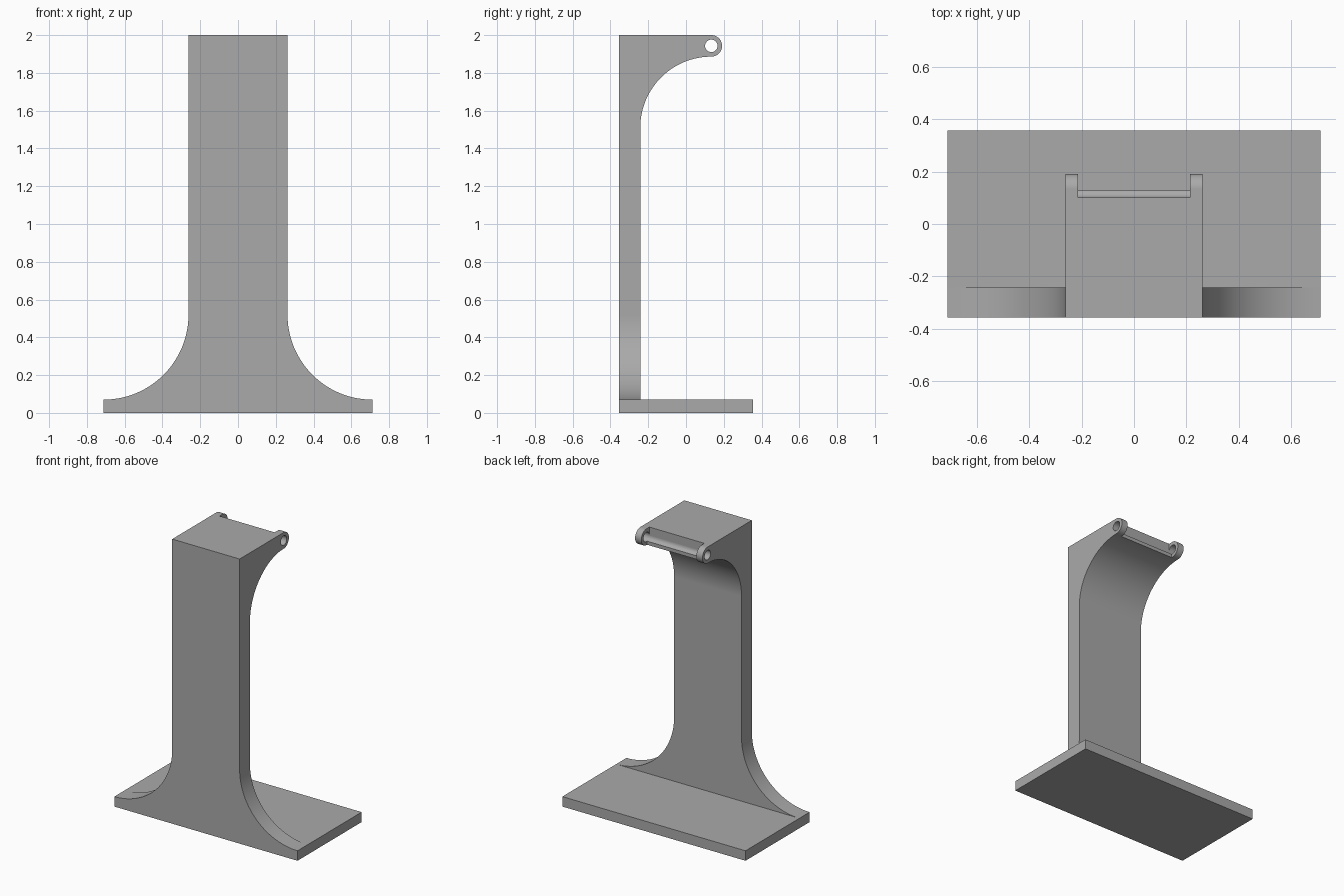
import bpy
import bmesh
from math import cos, sin, radians
from mathutils import Vector

cube = bpy.data.objects.get("Cube")
if cube:
    bpy.data.objects.remove(cube, do_unlink=True)

grey = bpy.data.materials.new("plain grey")
grey.use_nodes = True
colour = (0.4, 0.4, 0.4, 1)
grey.diffuse_color = colour
grey.node_tree.nodes["Principled BSDF"].inputs["Base Color"].default_value = colour

# Main dimensions
BASE_X, BASE_Y, BASE_TOP = 0.712, 0.356, 0.07
COL_X, COL_BACK, TOP = 0.262, -0.242, 2.0
PIN_Y, PIN_Z, LUG_R, HOLE_R = 0.134, 1.943, 0.057, 0.033
LUG_INNER, NOTCH_LIP = 0.214, 0.127


def arc(cx, cy, r, start, end, steps=28):
    angles = [radians(start + (end - start) * i / steps) for i in range(steps + 1)]
    return [(cx + r * cos(a), cy + r * sin(a)) for a in angles]


def prism(name, outline, axis, half):
    """Extrude a (horizontal, z) outline symmetrically along x or y."""
    bm = bmesh.new()
    place = (lambda h, z: (-half, h, z)) if axis == "x" else (lambda h, z: (h, -half, z))
    face = bm.faces.new([bm.verts.new(place(h, z)) for h, z in outline])
    moved = bmesh.ops.extrude_face_region(bm, geom=[face])["geom"]
    offset = Vector((2 * half, 0, 0) if axis == "x" else (0, 2 * half, 0))
    bmesh.ops.translate(bm, vec=offset, verts=[v for v in moved if isinstance(v, bmesh.types.BMVert)])
    bmesh.ops.recalc_face_normals(bm, faces=bm.faces)
    mesh = bpy.data.meshes.new(name)
    bm.to_mesh(mesh)
    bm.free()
    mesh.materials.append(grey)
    obj = bpy.data.objects.new(name, mesh)
    bpy.context.collection.objects.link(obj)
    return obj


def combine(body, cutter, operation):
    mod = body.modifiers.new(operation, "BOOLEAN")
    mod.operation, mod.solver, mod.object = operation, "EXACT", cutter
    cutter.hide_render = True
    bpy.context.view_layer.objects.active = body
    bpy.ops.object.modifier_apply(modifier=mod.name)
    bpy.data.objects.remove(cutter, do_unlink=True)


# Side outline: base plate, upright, curved bracket and rounded lug
bend = PIN_Y - COL_BACK
side = [(-BASE_Y, 0), (BASE_Y, 0), (BASE_Y, BASE_TOP), (COL_BACK, BASE_TOP)]
side += arc(PIN_Y, PIN_Z - LUG_R - bend, bend, 180, 90)
side += arc(PIN_Y, PIN_Z, LUG_R, -90, 90)[1:]
side += [(-BASE_Y, TOP)]
stand = prism("stand_body", side, "x", 0.9)

# Front outline: straight upright flaring into the base
flare = BASE_X - COL_X
right = [(BASE_X, -0.1)] + arc(BASE_X, BASE_TOP + flare, flare, 270, 180) + [(COL_X, 2.1)]
front = right + [(-x, z) for x, z in reversed(right)]
combine(stand, prism("front_outline", front, "y", 0.6), "INTERSECT")

# Notch between the lugs, with a small lip under the pin channel
notch = [(PIN_Y - HOLE_R, 2.1)] + arc(PIN_Y, PIN_Z, HOLE_R, 180, 258, 10)
notch += [(NOTCH_LIP, 1.8), (0.3, 1.8), (0.3, 2.1)]
combine(stand, prism("notch_cutter", notch, "x", LUG_INNER), "DIFFERENCE")

# Pin hole through both lugs
hole = arc(PIN_Y, PIN_Z, HOLE_R, 0, 360, 32)[:-1]
for sign in (-1, 1):
    drill = prism("pin_hole_cutter", hole, "x", 0.05)
    drill.location.x = sign * (LUG_INNER + 0.05)
    bpy.context.view_layer.update()
    combine(stand, drill, "DIFFERENCE")

# Smooth curves, crisp edges
bpy.ops.object.select_all(action="DESELECT")
stand.select_set(True)
bpy.context.view_layer.objects.active = stand
bpy.ops.object.shade_smooth_by_angle(angle=radians(25))
weighted = stand.modifiers.new("flat_face_normals", "WEIGHTED_NORMAL")
weighted.keep_sharp = True
